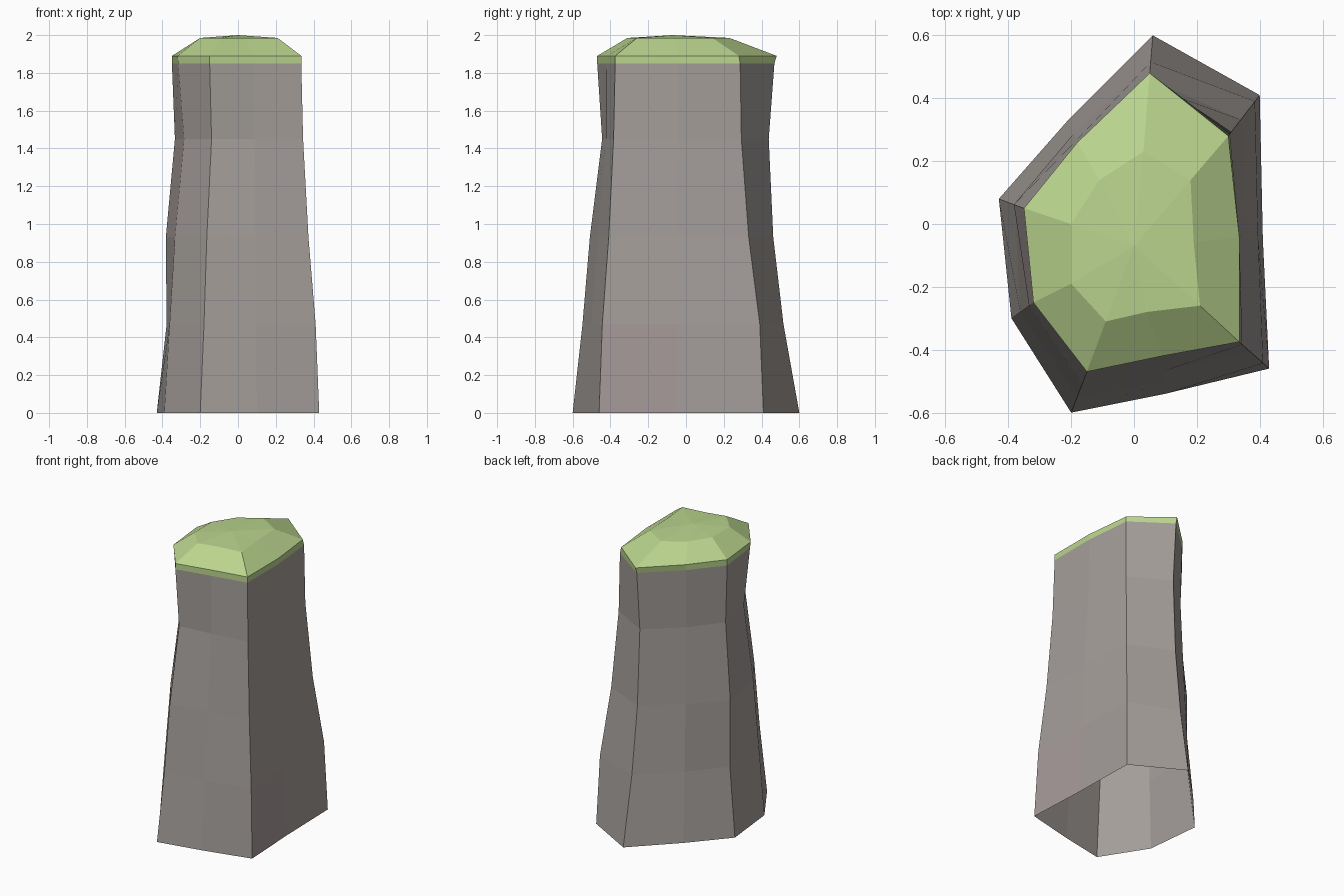
import bpy
import bmesh

cube = bpy.data.objects.get("Cube")
if cube:
    bpy.data.objects.remove(cube, do_unlink=True)


def make_material(name, colour):
    mat = bpy.data.materials.new(name)
    mat.use_nodes = True
    mat.diffuse_color = (*colour, 1)
    mat.node_tree.nodes["Principled BSDF"].inputs["Base Color"].default_value = (*colour, 1)
    return mat


stone = make_material("grey stone", (0.37, 0.34, 0.32))
rosy = make_material("rosy stone", (0.38, 0.325, 0.32))
grass = make_material("grass green", (0.49, 0.66, 0.27))

# Each corner: foot position, rim position, grass plateau position,
# and how far it has moved from foot to rim at each level in between
CORNERS = [
    ((0.06, 0.60), (0.05, 0.48), (0.03, 0.23), (0.7, 1.15, 1.35, 1.1)),
    ((-0.21, 0.33), (-0.18, 0.26), (-0.11, 0.14), (0.6, 0.9, 1.2, 1.05)),
    ((-0.43, 0.08), (-0.35, 0.05), (-0.2, 0), (0.65, 0.6, 1.2, 1)),
    ((-0.39, -0.3), (-0.32, -0.25), (-0.2, -0.19), (0.4, 0.8, 1.5, 1.05)),
    ((-0.2, -0.6), (-0.15, -0.47), (-0.09, -0.31), (0.4, 0.7, 1.2, 1)),
    ((0.1, -0.54), (0.09, -0.42), (0.04, -0.28), (0.3, 0.6, 1, 1)),
    ((0.43, -0.46), (0.335, -0.375), (0.21, -0.26), (0.2, 0.6, 0.9, 1)),
    ((0.41, -0.05), (0.335, -0.04), (0.19, -0.06), (0.2, 0.6, 0.95, 1)),
    ((0.4, 0.41), (0.3, 0.28), (0.18, 0.14), (0.15, 0.6, 0.9, 0.95)),
]
LEVELS = (0.47, 0.93, 1.45, 1.85)
RIM, PLATEAU, PEAK = 1.89, 1.985, (0, -0.07, 2)


def mix(a, b, t):
    return [p + (q - p) * t for p, q in zip(a, b)]


def build(name, rings, materials, peak=None):
    """Skin a stack of rings, optionally closed by a fan to a peak."""
    bm = bmesh.new()
    loops = [[bm.verts.new(p) for p in ring] for ring in rings]
    n = len(CORNERS)
    for low, high in zip(loops, loops[1:]):
        for i in range(n):
            j = (i + 1) % n
            bm.faces.new((low[i], low[j], high[j], high[i]))
    if peak:
        top = bm.verts.new(peak)
        for i in range(n):
            bm.faces.new((loops[-1][i], loops[-1][(i + 1) % n], top))
    mesh = bpy.data.meshes.new(name)
    bm.normal_update()
    bm.to_mesh(mesh)
    bm.free()
    for mat in materials:
        mesh.materials.append(mat)
    obj = bpy.data.objects.new(name, mesh)
    bpy.context.collection.objects.link(obj)
    return obj


# Stone column, open underneath
foot = [(*c[0], 0) for c in CORNERS]
walls = [[(*mix(c[0], c[1], c[3][k]), z) for c in CORNERS]
         for k, z in enumerate(LEVELS)]
column = build("rock_column", [foot] + walls, [stone, rosy])

# Slightly rosy patches low on one side and mid-height on the other
for face in column.data.polygons:
    x, y, z = face.center
    low_patch = x > 0.38 and y < -0.1 and z < 0.4
    mid_patch = x < -0.3 and y < 0 and 0.9 < z < 1.4
    face.material_index = int(low_patch or mid_patch)

# Faceted grass cap with a thin lip and a bevelled crown
rim = [(*c[1], RIM) for c in CORNERS]
crown = [(*c[2], PLATEAU) for c in CORNERS]
build("grass_cap", [walls[-1], rim, crown], [grass], PEAK)
